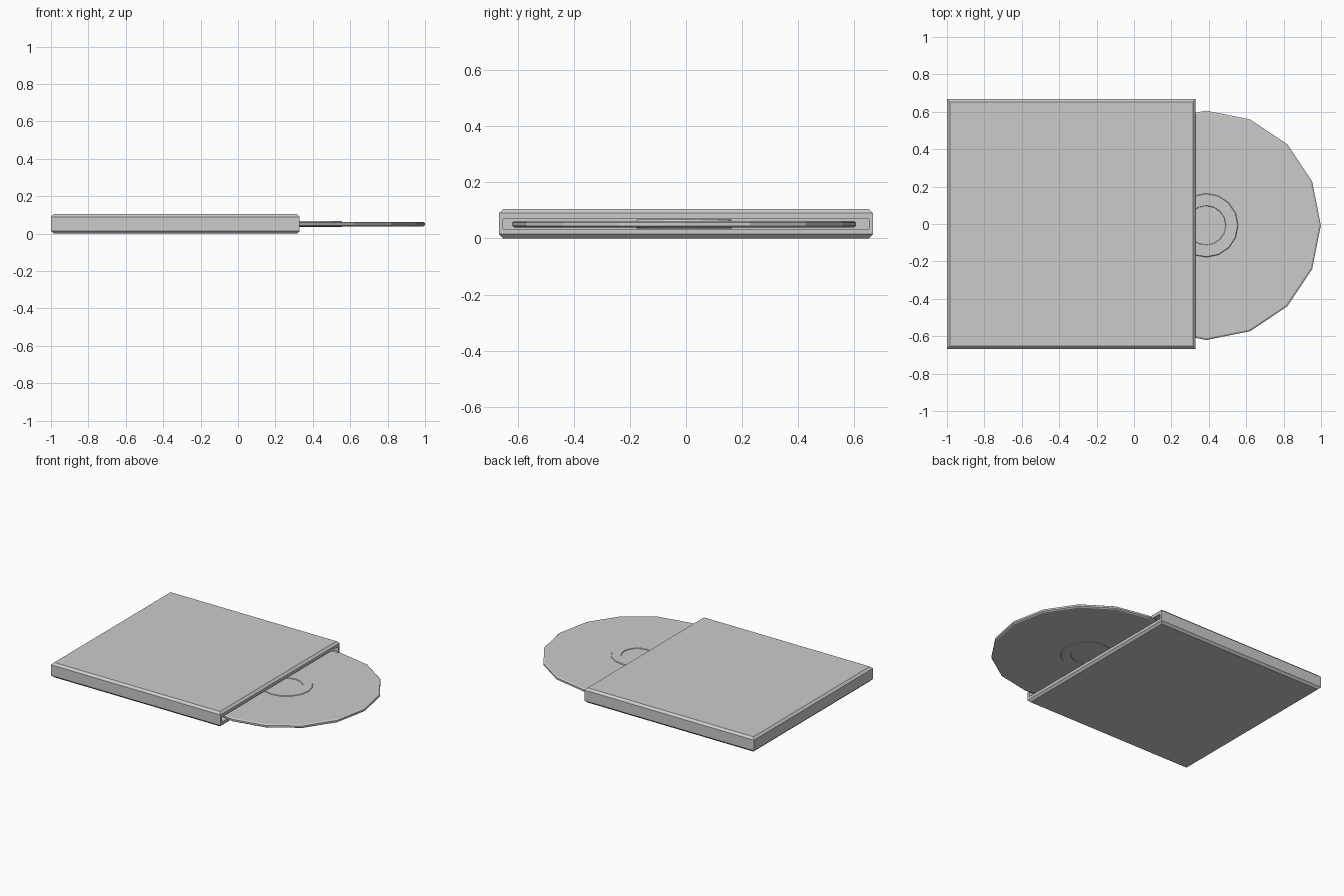
import bpy, bmesh, math

if "Cube" in bpy.data.objects:
    bpy.data.objects.remove(bpy.data.objects["Cube"])


def finish(bm, name):
    bmesh.ops.recalc_face_normals(bm, faces=bm.faces)
    mesh = bpy.data.meshes.new(name)
    bm.to_mesh(mesh)
    bm.free()
    obj = bpy.data.objects.new(name, mesh)
    bpy.context.collection.objects.link(obj)
    return obj


def bridge(bm, a, b):
    n = len(a)
    return [bm.faces.new((a[i], a[(i + 1) % n], b[(i + 1) % n], b[i])) for i in range(n)]


# Sleeve: box with chamfered top and bottom rims
X0, X1, Y, H, C = -1.0, 0.33, 0.667, 0.105, 0.015
bm = bmesh.new()
rings = []
for inset, z in ((C, 0), (0, C), (0, H - C), (C, H)):
    x0, x1, y = X0 + inset, X1 - inset, Y - inset
    rings.append([bm.verts.new((x, yy, z)) for x, yy in ((x0, -y), (x1, -y), (x1, y), (x0, y))])
walls = []
for a, b in zip(rings, rings[1:]):
    walls.append(bridge(bm, a, b))
bm.faces.new(rings[0][::-1])
bm.faces.new(rings[-1])

# Slot opening and hollow pocket in the right-hand end
end = walls[1][1]
rim = list(end.verts)
bm.faces.remove(end)


def slot_loop(x):
    return [bm.verts.new((x, math.copysign(0.652, v.co.y), 0.07 if v.co.z > H / 2 else 0.034)) for v in rim]


mouth, back = slot_loop(X1), slot_loop(X0 + 0.03)
bridge(bm, rim, mouth)
bridge(bm, mouth, back)
bm.faces.new(back)
finish(bm, "sleeve")

# Disc: 16-sided turned profile with a raised hub ring on both faces
half = [(0.104, 0.012), (0.106, 0.016), (0.168, 0.016), (0.171, 0.012),
        (0.604, 0.012), (0.613, 0.006)]
profile = half + [(r, -z) for r, z in reversed(half)]
N = 16
bm = bmesh.new()
loops = [[bm.verts.new((0.386 + r * math.cos(2 * math.pi * i / N),
                        -0.007 + r * math.sin(2 * math.pi * i / N), 0.051 + z))
          for i in range(N)] for r, z in profile]
for a, b in zip(loops, loops[1:]):
    bridge(bm, a, b)
bm.faces.new(loops[0])
bm.faces.new(loops[-1])
finish(bm, "disc")
